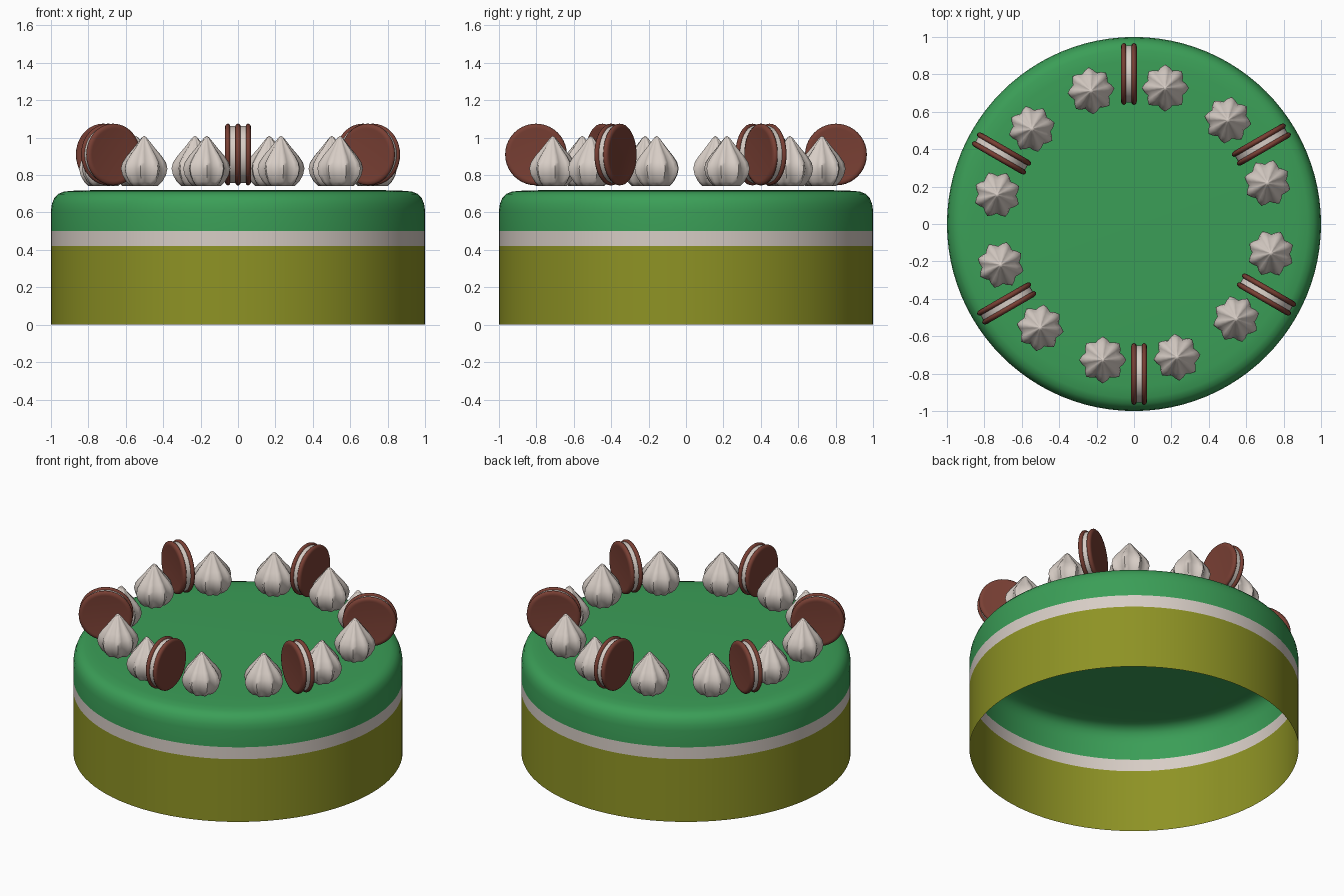
import bpy, math
from mathutils import Matrix, Vector

if "Cube" in bpy.data.objects:
    bpy.data.objects.remove(bpy.data.objects["Cube"])


def material(name, rgb):
    m = bpy.data.materials.new(name)
    m.diffuse_color = (*rgb, 1)
    m.use_nodes = True
    m.node_tree.nodes["Principled BSDF"].inputs["Base Color"].default_value = m.diffuse_color
    return m


GREEN = material("green icing", (0.043, 0.342, 0.095))
OLIVE = material("olive sponge", (0.270, 0.290, 0.018))
CREAM = material("cream", (0.68, 0.61, 0.56))
CHOC = material("chocolate biscuit", (0.190, 0.050, 0.034))


def lathe(name, profile, segs, mats, star=0.0, smooth=50):
    """Spin (radius, z) points, bottom to top; star > 0 makes an 8-pointed section.
    Radius 0 becomes a single pole vertex."""
    verts, faces, rings = [], [], []
    for r, z in profile:
        if r == 0:
            rings.append([len(verts)] * segs)
            verts.append((0, 0, z))
            continue
        rings.append(list(range(len(verts), len(verts) + segs)))
        for i in range(segs):
            a = 2 * math.pi * i / segs
            wave = abs(((i * 8 / segs) % 1) * 2 - 1)      # 1 on a point, 0 in a groove
            k = r * (1 - star * (1 - wave))
            verts.append((k * math.cos(a), k * math.sin(a), z))
    for lo, hi in zip(rings, rings[1:]):
        for i in range(segs):
            j = (i + 1) % segs
            f = []
            for v in (lo[i], lo[j], hi[j], hi[i]):
                if v not in f:
                    f.append(v)
            faces.append(f)
    me = bpy.data.meshes.new(name)
    me.from_pydata(verts, [], faces)
    for m in mats:
        me.materials.append(m)
    me.update()
    me.shade_smooth()
    me.set_sharp_from_angle(angle=math.radians(smooth))
    return me


def place(me, name, loc=(0, 0, 0), rot=0):
    ob = bpy.data.objects.new(name, me)
    ob.location = loc
    ob.rotation_euler = (0, 0, rot)
    bpy.context.collection.objects.link(ob)
    return ob


# Cake: open-bottomed shell with sponge, cream and icing bands
cake = lathe("cake", [(1, 0), (1, 0.42), (1, 0.50), (1, 0.61), (0.995, 0.645),
                      (0.983, 0.676), (0.962, 0.699), (0.93, 0.712), (0.87, 0.717),
                      (0.75, 0.72), (0, 0.72)], 96, [OLIVE, CREAM, GREEN])
for p in cake.polygons:
    p.material_index = 0 if p.center.z < 0.42 else 1 if p.center.z < 0.5 else 2
place(cake, "cake")

# Whipped cream rosette
rosette = lathe("cream_rosette", [(0, 0.742), (0.075, 0.742), (0.098, 0.765), (0.118, 0.80),
                                  (0.126, 0.835), (0.118, 0.868), (0.094, 0.903),
                                  (0.062, 0.94), (0.034, 0.975), (0.014, 1.0), (0, 1.01)],
                32, [CREAM], star=0.2, smooth=60)

# Sandwich biscuit: two rounded wafers with a filling, axis turned to x
H = 0.0425
wafer_profile = [(0, 0), (0.148, 0), (0.16, 0.004), (0.165, 0.012), (0.164, 0.02),
                 (0.157, 0.027), (0.145, 0.030), (0.138, 0.029), (0, 0.029)]
wafer = lathe("biscuit_wafer", wafer_profile, 40, [CHOC])
filling = lathe("biscuit_filling", [(0, -0.014), (0.153, -0.014), (0.153, 0.014), (0, 0.014)],
                40, [CREAM])
wafer_b = wafer.copy()
turn = Matrix.Rotation(math.pi / 2, 4, 'Y')
wafer.transform(turn @ Matrix.Translation((0, 0, H - 0.030)))
wafer_b.transform(turn @ Matrix.Rotation(math.pi, 4, 'X') @ Matrix.Translation((0, 0, H - 0.030)))
filling.transform(turn)

# Six repeats of one biscuit and two rosettes around the top
for n in range(6):
    a = -n * math.pi / 3
    R = Matrix.Rotation(a, 3, 'Z')
    at = R @ Vector((-0.0275, 0.802, 0.91))
    place(wafer, f"biscuit_wafer_a_{n}", at, a)
    place(wafer_b, f"biscuit_wafer_b_{n}", at, a)
    place(filling, f"biscuit_filling_{n}", at, a)
    place(rosette, f"rosette_left_{n}", R @ Vector((-0.23, 0.712, 0)), a + 0.1)
    place(rosette, f"rosette_right_{n}", R @ Vector((0.167, 0.727, 0)), a)
